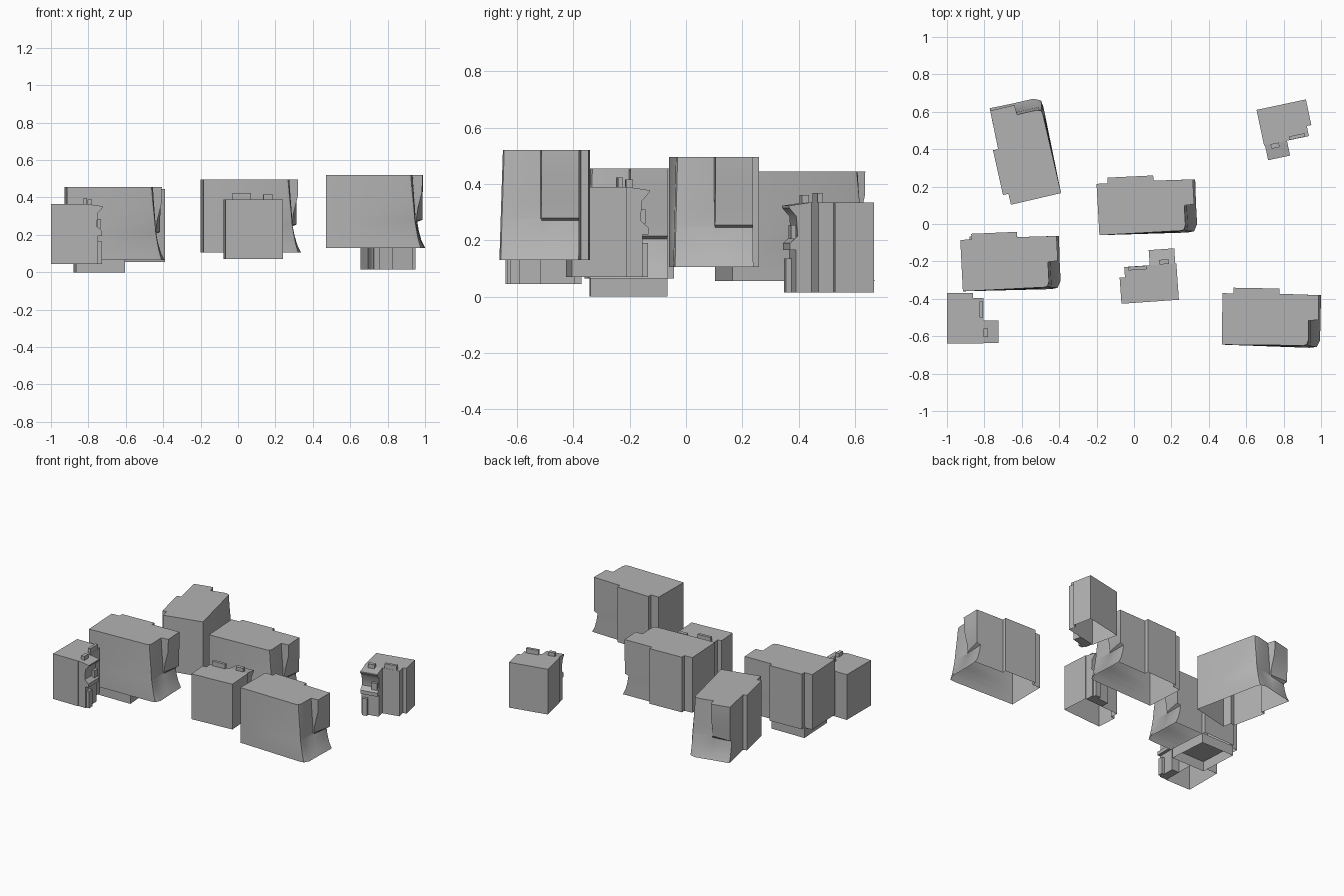
import bpy, bmesh, math
from mathutils import Matrix

cube = bpy.data.objects.get("Cube")
if cube:
    bpy.data.objects.remove(cube)

grey = bpy.data.materials.new("plain grey")
grey.use_nodes = True
grey.diffuse_color = (0.45, 0.45, 0.45, 1)
bsdf = grey.node_tree.nodes["Principled BSDF"]
bsdf.inputs["Base Color"].default_value = grey.diffuse_color
bsdf.inputs["Roughness"].default_value = 0.9


def place(x, y, z, angle, sy=1):
    return (Matrix.Translation((x, y, z)) @ Matrix.Rotation(math.radians(angle), 4, 'Z')
            @ Matrix.Diagonal((1, sy, 1, 1)))


def finish(name, bm, matrix):
    mesh = bpy.data.meshes.new(name)
    bm.to_mesh(mesh)
    bm.free()
    mesh.materials.append(grey)
    ob = bpy.data.objects.new(name, mesh)
    ob.matrix_world = matrix
    bpy.context.collection.objects.link(ob)
    bpy.ops.object.select_all(action='DESELECT')
    ob.select_set(True)
    bpy.context.view_layer.objects.active = ob
    bpy.ops.object.shade_smooth_by_angle(angle=math.radians(40))
    return ob


def loft(bm, rings, bottom=False):
    """Skin rings of points; cap the last ring and, if asked, the first."""
    rows = [[bm.verts.new(p) for p in ring] for ring in rings]
    for a, b in zip(rows, rows[1:]):
        for i in range(len(a)):
            j = (i + 1) % len(a)
            bm.faces.new((a[i], a[j], b[j], b[i]))
    bm.faces.new(rows[-1])
    if bottom:
        bm.faces.new(rows[0][::-1])


def prism(bm, outline, z0, z1, bottom=False):
    loft(bm, [[(x, y, z) for x, y in outline] for z in (z0, z1)], bottom)


def box(bm, x0, x1, y0, y1, z0, z1):
    prism(bm, [(x0, y0), (x1, y0), (x1, y1), (x0, y1)], z0, z1, True)


# Long house: flared, partly hollowed end wall, open underneath
# height, front bend, end of front half, end at middle, end at back
END_LEVELS = [
    (0.00, 0.470, 0.525, 0.525, 0.528),
    (0.04, 0.476, 0.505, 0.507, 0.508),
    (0.09, 0.477, 0.490, 0.492, 0.494),
    (0.14, 0.472, 0.480, 0.482, 0.486),
    (0.15, 0.471, 0.478, 0.482, 0.513),
    (0.21, 0.462, 0.475, 0.490, 0.513),
    (0.30, 0.448, 0.468, 0.513, 0.515),
    (0.39, 0.436, 0.462, 0.515, 0.515),
]


def long_house(name, matrix):
    bm = bmesh.new()
    rings = []
    for z, bend, front, mid, back in END_LEVELS:
        low = -0.012 * (1 - z / 0.39)
        ring = [(0, 0), (bend, low), ((bend + front * 2) / 3, low + 0.005),
                (front, 0.03), (front, 0.134), (mid, 0.137), (back, 0.27),
                (0.305, 0.275), (0.305, 0.303), (0.06, 0.305), (0.06, 0.275), (0, 0.275)]
        rings.append([(x, y, z) for x, y in ring])
    loft(bm, rings)
    return finish(name, bm, matrix)


# Small house: stepped body with a jagged side wing
BODY = [(0, 0), (0.195, 0), (0.195, 0.245), (0.14, 0.245), (0.14, 0.27), (0, 0.27)]
WING = [(0.195, 0), (0.252, 0), (0.252, 0.15), (0.273, 0.15), (0.273, 0.175),
        (0.245, 0.2), (0.25, 0.27), (0.276, 0.3), (0.276, 0.308), (0.195, 0.32)]


def small_house(name, matrix):
    bm = bmesh.new()
    prism(bm, BODY, 0, 0.32)
    finish(name + "_body", bm, matrix)
    bm = bmesh.new()
    loft(bm, [[(x, y, z) for x, z in WING] for y in (0.125, 0.005)], True)
    box(bm, 0.25, 0.272, 0.015, 0.05, 0, 0.12)        # door post
    box(bm, 0.25, 0.268, 0.08, 0.12, 0.19, 0.24)      # window ledge
    bmesh.ops.recalc_face_normals(bm, faces=bm.faces)
    finish(name + "_wing", bm, matrix)
    bm = bmesh.new()
    box(bm, 0.195, 0.22, 0.035, 0.08, 0.30, 0.345)    # chimney
    box(bm, 0.175, 0.194, 0.14, 0.225, 0.31, 0.353)   # roof parapet
    finish(name + "_chimneys", bm, matrix)


long_house("west_house", place(-0.915, -0.36, 0.065, 2.9))
long_house("middle_house", place(-0.185, -0.06, 0.105, 3.2))
long_house("east_house", place(0.47, -0.645, 0.13, -0.6))
long_house("north_house", place(-0.39, 0.165, 0.055, 103))

# Foundation below the west house
bm = bmesh.new()
prism(bm, [(0.05, 0.01), (0.31, 0.0), (0.305, 0.275), (0.05, 0.285)], 0, 0.07)
finish("west_house_foundation", bm, place(-0.915, -0.355, 0, 2.9))

small_house("corner_cottage", place(-1.0, -0.64, 0.045, 0))
small_house("front_cottage", place(0.24, -0.405, 0.07, 94, 1.14))
small_house("back_cottage", place(0.655, 0.61, 0.015, 282))
